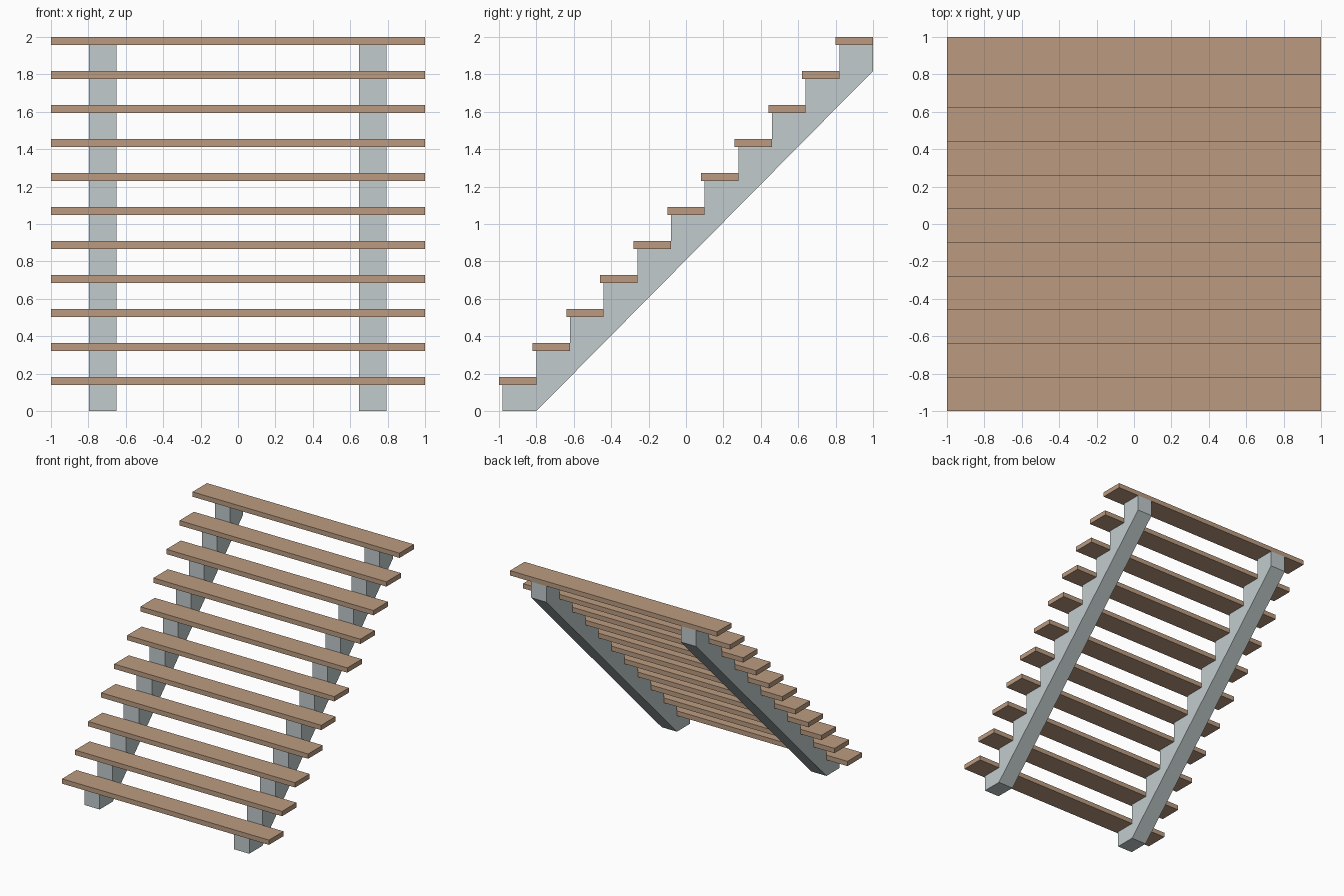
import bpy, bmesh

if "Cube" in bpy.data.objects:
    bpy.data.objects.remove(bpy.data.objects["Cube"])

STEPS = 11
RISE = 2.0 / STEPS
RUN = 0.18
DEPTH = 0.2
THICK = 0.042

wood = bpy.data.materials.new("wood")
wood.diffuse_color = (0.50, 0.33, 0.22, 1)
wood.use_nodes = True
wood.node_tree.nodes["Principled BSDF"].inputs["Base Color"].default_value = wood.diffuse_color
metal = bpy.data.materials.new("grey_paint")
metal.diffuse_color = (0.54, 0.60, 0.61, 1)
metal.use_nodes = True
metal.node_tree.nodes["Principled BSDF"].inputs["Base Color"].default_value = metal.diffuse_color


def extrude_profile(name, profile, x0, x1, mat):
    """Extrude a closed (y, z) profile from x0 to x1."""
    bm = bmesh.new()
    face = bm.faces.new([bm.verts.new((x0, y, z)) for y, z in profile])
    ext = bmesh.ops.extrude_face_region(bm, geom=[face])
    verts = [v for v in ext["geom"] if isinstance(v, bmesh.types.BMVert)]
    bmesh.ops.translate(bm, verts=verts, vec=(x1 - x0, 0, 0))
    bmesh.ops.recalc_face_normals(bm, faces=bm.faces)
    mesh = bpy.data.meshes.new(name)
    bm.to_mesh(mesh)
    bm.free()
    mesh.materials.append(mat)
    obj = bpy.data.objects.new(name, mesh)
    bpy.context.collection.objects.link(obj)
    return obj


# Treads, each overhanging the one below
for i in range(STEPS):
    y, z = -1 + i * RUN, (i + 1) * RISE
    extrude_profile(f"tread_{i + 1}",
                    [(y, z - THICK), (y + DEPTH, z - THICK), (y + DEPTH, z), (y, z)],
                    -1, 1, wood)

# Sawtooth stringers under the treads
profile = [(-0.8, 0), (-0.98, 0)]
for i in range(STEPS):
    front = -0.98 + i * RUN
    top = (i + 1) * RISE - THICK
    if i:
        profile.append((front, i * RISE - THICK))
    profile.append((front, top))
profile += [(1, 2 - THICK), (1, 2 - RISE)]
extrude_profile("left_stringer", profile, -0.797, -0.65, metal)
extrude_profile("right_stringer", profile, 0.648, 0.795, metal)
